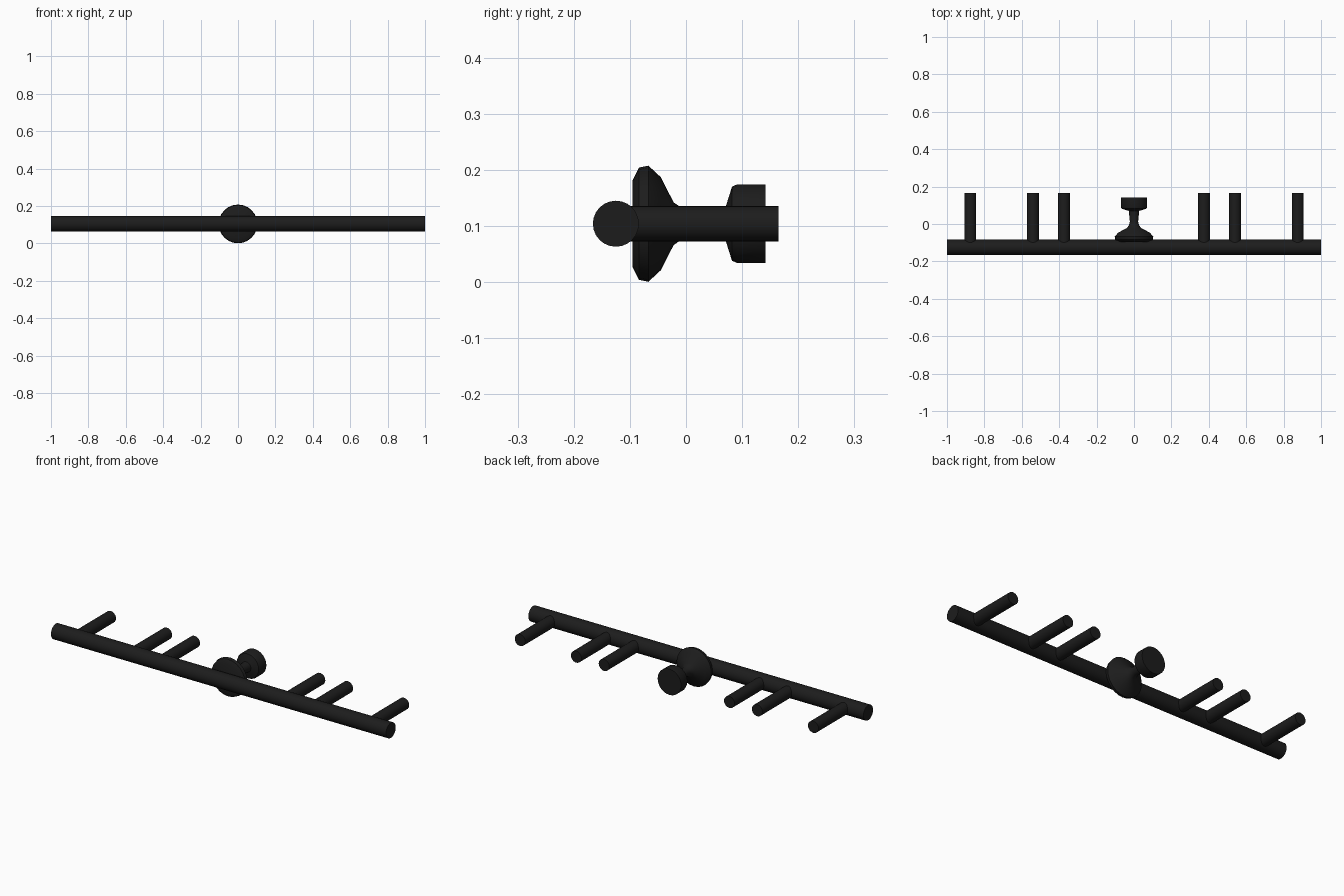
import bpy, bmesh, math

if "Cube" in bpy.data.objects:
    bpy.data.objects.remove(bpy.data.objects["Cube"])

Z = 0.104       # height of the rail axis
RAIL_Y = -0.125

black = bpy.data.materials.new("black_paint")
black.diffuse_color = (0.012, 0.012, 0.012, 1)
black.use_nodes = True
black.node_tree.nodes["Principled BSDF"].inputs["Base Color"].default_value = black.diffuse_color


def finish(obj, name):
    obj.name = name
    obj.data.materials.append(black)
    bpy.ops.object.select_all(action='DESELECT')
    obj.select_set(True)
    bpy.context.view_layer.objects.active = obj
    bpy.ops.object.shade_smooth_by_angle(angle=math.radians(35))


def rod(name, radius, length, center, rotation, sides):
    bpy.ops.mesh.primitive_cylinder_add(vertices=sides, radius=radius, depth=length,
                                        location=center, rotation=rotation)
    finish(bpy.context.object, name)


def lathe_y(name, profile, sides):
    """Spin (y, radius) points around the y axis and cap both ends."""
    bm = bmesh.new()
    rings = [[bm.verts.new((r * math.cos(2 * math.pi * i / sides), y,
                            Z + r * math.sin(2 * math.pi * i / sides)))
              for i in range(sides)] for y, r in profile]
    for a, b in zip(rings, rings[1:]):
        for i in range(sides):
            j = (i + 1) % sides
            bm.faces.new((a[i], a[j], b[j], b[i]))
    bm.faces.new(rings[0])
    bm.faces.new(rings[-1])
    bmesh.ops.recalc_face_normals(bm, faces=bm.faces)
    mesh = bpy.data.meshes.new(name)
    bm.to_mesh(mesh)
    bm.free()
    obj = bpy.data.objects.new(name, mesh)
    bpy.context.collection.objects.link(obj)
    finish(obj, name)


# Long horizontal rail
rod("rail", 0.041, 2.0, (0, RAIL_Y, Z), (0, math.pi / 2, 0), 24)

# Pegs pointing backwards, in mirrored pairs
start, end = -0.1, 0.165
for n, x in enumerate((0.374, 0.54, 0.875)):
    for side, s in (("left", -1), ("right", 1)):
        rod(f"peg_{side}_{n + 1}", 0.0315, end - start,
            (s * x, (start + end) / 2, Z), (math.pi / 2, 0, 0), 24)

# Turned central knob: flange, waist and cap
lathe_y("center_knob", [
    (-0.095, 0.078), (-0.084, 0.1), (-0.067, 0.1035), (-0.045, 0.083),
    (-0.022, 0.038), (-0.006, 0.027), (0.012, 0.022), (0.07, 0.028),
    (0.082, 0.066), (0.091, 0.07), (0.142, 0.07)], 24)
